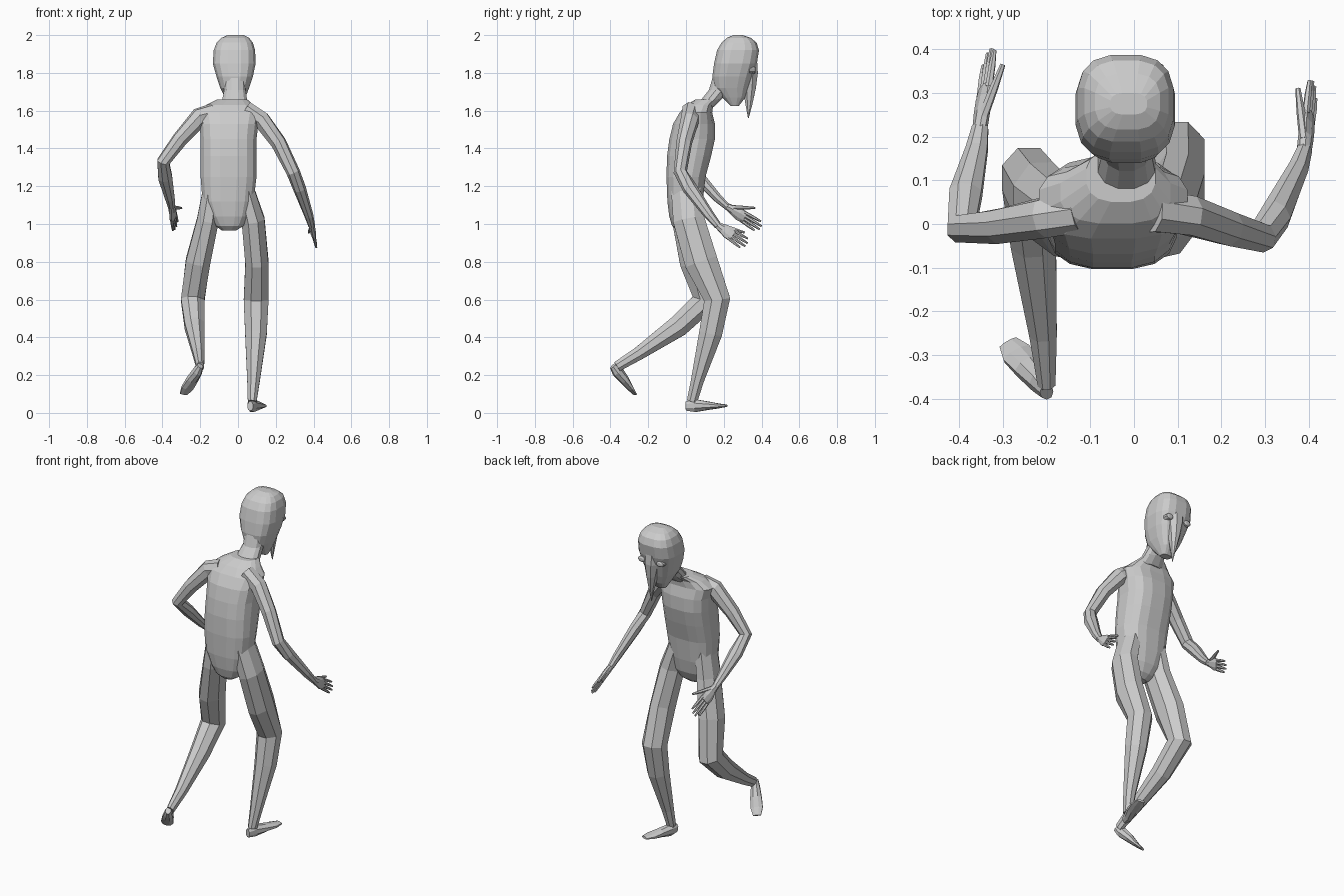
import bpy, bmesh
from math import cos, sin, pi, copysign
from mathutils import Vector


def skin(name, rings):
    """Bridge equal-length rings of points into a closed, flat-shaded mesh."""
    bm = bmesh.new()
    vr = [[bm.verts.new(p) for p in r] for r in rings]
    n = len(vr[0])
    for a, b in zip(vr, vr[1:]):
        for i in range(n):
            j = (i + 1) % n
            bm.faces.new((a[i], a[j], b[j], b[i]))
    bm.faces.new(vr[0])
    bm.faces.new(vr[-1])
    bmesh.ops.recalc_face_normals(bm, faces=bm.faces)
    me = bpy.data.meshes.new(name)
    bm.to_mesh(me)
    bm.free()
    ob = bpy.data.objects.new(name, me)
    bpy.context.collection.objects.link(ob)
    return ob


def body(name, rows, n=16, p=0.75):
    """Horizontal rounded-box sections: z, x min, x max, y min, y max."""
    rings = []
    for z, x0, x1, y0, y1 in rows:
        ring = []
        for k in range(n):
            a = 2 * pi * (k + 0.5) / n
            c, s = cos(a), sin(a)
            ring.append(((x0 + x1) / 2 + (x1 - x0) / 2 * copysign(abs(c) ** p, c),
                         (y0 + y1) / 2 + (y1 - y0) / 2 * copysign(abs(s) ** p, s), z))
        rings.append(ring)
    return skin(name, rings)


def limb(name, rows, ref=(1, 0, 0), n=8):
    """Tube along a path: x, y, z, radius along ref, radius across it."""
    pts = [Vector(r[:3]) for r in rows]
    rings = []
    for i, (c, r) in enumerate(zip(pts, rows)):
        t = Vector()
        if i > 0:
            t += (c - pts[i - 1]).normalized()
        if i < len(pts) - 1:
            t += (pts[i + 1] - c).normalized()
        t.normalize()
        u = Vector(ref)
        u = (u - t * u.dot(t)).normalized()
        v = t.cross(u)
        rings.append([c + u * r[3] * cos(a) + v * r[4] * sin(a)
                      for a in (2 * pi * (k + 0.5) / n for k in range(n))])
    return skin(name, rings)


def hand(side, wrist, tip, thumb_tip, up):
    """Flat palm, four spread fingers and a thumb."""
    w, e = Vector(wrist), Vector(tip)
    d = e - w
    u = Vector(up)
    u = (u - d * u.dot(d) / d.dot(d)).normalized()
    palm = [(0, .018, .017), (.2, .027, .017), (.38, .037, .015), (.54, .034, .011)]
    limb(side + "_palm", [(*(w + d * f), a, b) for f, a, b in palm], u)
    for k, reach in enumerate((.9, 1, 1, .93)):
        o = k - 1.5
        a = w + d * .48 + u * o * .017
        b = w + d * reach + u * o * .021
        limb(f"{side}_finger_{k + 1}", [(*a, .009, .009), (*a.lerp(b, .6), .008, .008),
                                        (*b, .005, .005)], u, 6)
    a, b = w + d * .15 + u * .012, Vector(thumb_tip)
    limb(side + "_thumb", [(*a, .014, .012), (*a.lerp(b, .55), .01, .01),
                           (*b, .006, .006)], u, 6)


# torso and neck
body("torso", [
    (.965, -.085, -.01, -.05, .02), (.99, -.12, .03, -.075, .05),
    (1.04, -.155, .06, -.09, .075), (1.12, -.19, .085, -.1, .09),
    (1.25, -.2, .1, -.105, .105), (1.36, -.2, .1, -.102, .135),
    (1.45, -.2, .1, -.09, .155), (1.53, -.205, .11, -.07, .155),
    (1.59, -.22, .125, -.035, .14), (1.63, -.17, .085, .0, .145),
    (1.66, -.11, .05, .05, .17)])
body("neck", [(1.62, -.11, .06, .02, .15), (1.66, -.085, .05, .08, .19),
              (1.71, -.075, .042, .12, .23), (1.78, -.08, .045, .14, .26)], 12, .9)

# head
body("head", [
    (1.625, -.045, .02, .235, .28), (1.67, -.07, .04, .19, .315),
    (1.72, -.095, .06, .145, .335), (1.78, -.115, .08, .138, .355),
    (1.85, -.135, .095, .147, .377), (1.92, -.13, .092, .163, .388),
    (1.96, -.115, .08, .187, .375), (1.985, -.09, .06, .215, .345),
    (2.0, -.055, .03, .25, .3)], 16, .7)

# pointed mask nose and eyes
limb("mask_nose", [(-.012, .335, 1.86, .055, .045), (-.01, .336, 1.8, .05, .048),
                   (-.006, .335, 1.72, .033, .038), (-.002, .333, 1.63, .014, .019),
                   (0, .33, 1.56, .002, .002)])
for x, label in ((-.078, "left"), (.045, "right")):
    limb(label + "_eye", [(x, .335, 1.815, .026, .019), (x, .364, 1.815, .024, .017),
                          (x, .369, 1.815, .012, .009)], n=10)

# legs
limb("right_leg", [
    (.035, .0, 1.18, .055, .085), (.08, .015, 1.02, .066, .09),
    (.1, .08, .8, .066, .095), (.096, .165, .6, .071, .075),
    (.095, .13, .42, .062, .066), (.082, .06, .17, .036, .037),
    (.075, .032, .06, .025, .03)])
limb("left_leg", [
    (-.135, .0, 1.18, .055, .085), (-.16, .01, 1.02, .062, .09),
    (-.212, .055, .8, .07, .095), (-.24, .105, .595, .067, .078),
    (-.23, -.04, .46, .056, .062), (-.208, -.25, .315, .034, .038),
    (-.2, -.365, .245, .022, .03)])

# feet
limb("right_foot", [
    (.065, .0, .036, .016, .026), (.075, .05, .038, .028, .036),
    (.098, .11, .038, .035, .025), (.117, .17, .037, .038, .014),
    (.13, .213, .038, .024, .007)], (1, -.4, 0))
limb("left_foot", [
    (-.2, -.385, .25, .016, .022), (-.215, -.362, .22, .026, .032),
    (-.243, -.327, .175, .034, .025), (-.268, -.297, .132, .037, .014),
    (-.288, -.272, .1, .024, .007)], (1, .4, 0))

# arms
limb("left_arm", [
    (-.13, .03, 1.585, .05, .055), (-.205, .015, 1.565, .048, .052),
    (-.31, -.005, 1.445, .042, .042), (-.395, -.01, 1.33, .036, .036),
    (-.385, .07, 1.245, .034, .04), (-.36, .17, 1.135, .024, .027),
    (-.352, .22, 1.09, .018, .02)], (0, 1, .3))
limb("right_arm", [
    (.04, .03, 1.6, .05, .055), (.125, .02, 1.55, .048, .05),
    (.215, -.01, 1.43, .042, .042), (.292, -.03, 1.275, .036, .036),
    (.325, .02, 1.19, .034, .04), (.375, .125, 1.045, .024, .027),
    (.39, .17, .99, .018, .02)], (1, .5, 0))

# hands
hand("left", (-.353, .215, 1.095), (-.33, .395, .98), (-.3, .365, 1.085), (.3, 0, 1))
hand("right", (.389, .165, .995), (.41, .32, .89), (.375, .31, .955), (-.25, 0, 1))
